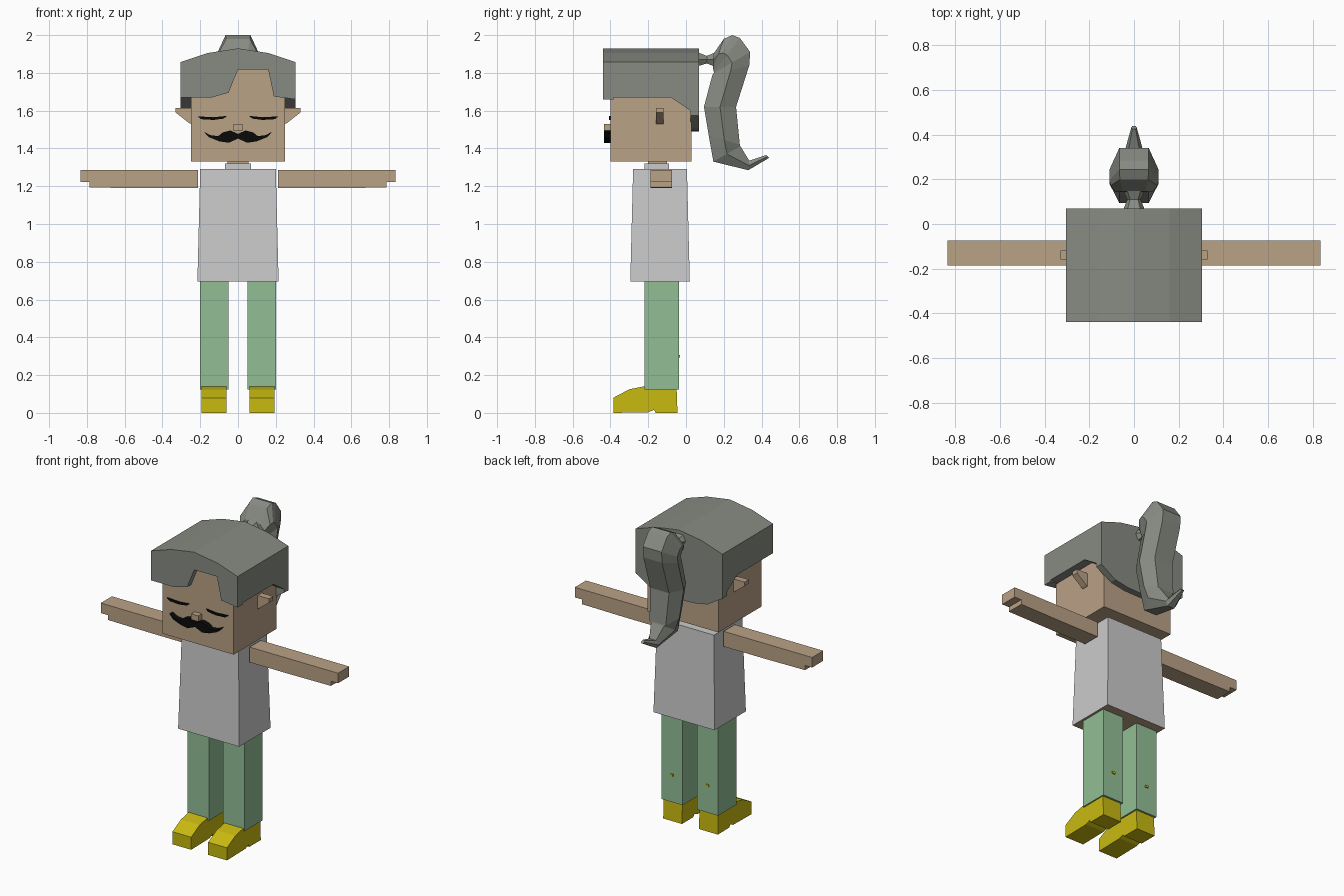
import bpy, bmesh
from mathutils import Vector

cube = bpy.data.objects.get("Cube")
if cube:
    bpy.data.objects.remove(cube, do_unlink=True)


def material(name, r, g, b):
    m = bpy.data.materials.new(name)
    m.use_nodes = True
    m.diffuse_color = (r, g, b, 1)
    shader = m.node_tree.nodes["Principled BSDF"]
    shader.inputs["Base Color"].default_value = (r, g, b, 1)
    shader.inputs["Roughness"].default_value = 0.9
    return m


SKIN = material("skin tan", 0.49, 0.36, 0.24)
SHIRT = material("shirt light grey", 0.6, 0.6, 0.6)
HAIR = material("hair grey", 0.245, 0.26, 0.225)
PANTS = material("trousers green", 0.29, 0.52, 0.3)
SHOE = material("shoe yellow", 0.58, 0.49, 0.005)
BLACK = material("black", 0.003, 0.003, 0.003)


def finish(name, bm, mat):
    bmesh.ops.recalc_face_normals(bm, faces=bm.faces)
    mesh = bpy.data.meshes.new(name)
    bm.to_mesh(mesh)
    bm.free()
    mesh.materials.append(mat)
    ob = bpy.data.objects.new(name, mesh)
    bpy.context.collection.objects.link(ob)
    return ob


def loft(name, rings, mat):
    """Skin a list of equal rings and cap both ends."""
    bm = bmesh.new()
    rows = [[bm.verts.new(p) for p in ring] for ring in rings]
    n = len(rows[0])
    for a, b in zip(rows, rows[1:]):
        for i in range(n):
            j = (i + 1) % n
            bm.faces.new((a[i], a[j], b[j], b[i]))
    bm.faces.new(rows[0])
    bm.faces.new(rows[-1])
    return finish(name, bm, mat)


def prism(name, pts, axis, lo, hi, mat):
    """Extrude a flat outline along x or y; outline is (y,z) or (x,z)."""
    place = (lambda p, t: (t, p[0], p[1])) if axis == "x" else (lambda p, t: (p[0], t, p[1]))
    return loft(name, [[place(p, t) for p in pts] for t in (lo, hi)], mat)


def rect(x0, x1, y0, y1, z):
    return [(x0, y0, z), (x1, y0, z), (x1, y1, z), (x0, y1, z)]


def box(name, x, y, z, mat):
    return loft(name, [rect(*x, *y, z[0]), rect(*x, *y, z[1])], mat)


def mirrored(pts):
    """Full outline from a right half that runs from x = 0 to x = 0."""
    return pts + [(-x, z) for x, z in reversed(pts) if x > 0]


def flip(pts, s):
    return [(s * x, z) for x, z in pts]


# Torso with bare underside, collar and neck
torso = loft("shirt", [rect(-0.215, 0.215, -0.295, 0.02, 0.695),
                       rect(-0.2, 0.2, -0.28, 0.005, 1.29)], SHIRT)
torso.data.materials.append(SKIN)
for face in torso.data.polygons:
    if face.normal.z < -0.9:
        face.material_index = 1
box("collar", (-0.07, 0.07), (-0.22, -0.09), (1.28, 1.32), SHIRT)
box("neck", (-0.055, 0.055), (-0.2, -0.1), (1.3, 1.34), SKIN)

# Head, nose and moustache
box("head", (-0.25, 0.25), (-0.4, 0.03), (1.33, 1.84), SKIN)
box("nose", (-0.025, 0.025), (-0.435, -0.39), (1.493, 1.53), SKIN)
moustache = [(0, 1.477), (0.04, 1.495), (0.08, 1.485), (0.105, 1.465), (0.145, 1.47),
             (0.18, 1.488), (0.155, 1.46), (0.1, 1.438), (0.05, 1.43), (0, 1.452)]
prism("moustache", moustache + [(-x, z) for x, z in reversed(moustache[1:-1])],
      "y", -0.433, -0.395, BLACK)

# Parts that repeat on both sides
arm = [(0.212, 1.19), (0.48, 1.19), (0.785, 1.193), (0.785, 1.223), (0.835, 1.223),
       (0.835, 1.287), (0.212, 1.287)]
ear = [(0.24, 1.525), (0.26, 1.535), (0.33, 1.59), (0.33, 1.615), (0.24, 1.615)]
eye = [(0.06, 1.572), (0.075, 1.558), (0.13, 1.551), (0.195, 1.555), (0.215, 1.57),
       (0.13, 1.565)]
shoe = [(-0.385, 0), (-0.385, 0.08), (-0.3, 0.125), (-0.225, 0.14), (-0.05, 0.14),
        (-0.045, 0), (-0.16, 0), (-0.17, 0.016), (-0.2, 0.003)]
for side, s in (("left", 1), ("right", -1)):
    prism(side + "_arm", flip(arm, s), "y", -0.187, -0.075, SKIN)
    prism(side + "_ear", flip(ear, s), "y", -0.16, -0.118, SKIN)
    prism(side + "_eye", flip(eye, s), "y", -0.408, -0.399, BLACK)
    box(side + "_leg", (s * 0.05, s * 0.2), (-0.22, -0.037), (0.125, 0.71), PANTS)
    prism(side + "_shoe", shoe, "x", s * 0.06, s * 0.192, SHOE)
    box(side + "_stud", (s * 0.115, s * 0.135), (-0.04, -0.031), (0.292, 0.306), SHOE)

# Hair: crown, fringe with parting, sloped sides and rounded nape
crown = [(0.305, 1.857), (0.16, 1.905), (0, 1.93), (-0.16, 1.905), (-0.305, 1.857)]
prism("hair_crown", [(-0.305, 1.67), (0.305, 1.67)] + crown, "y", -0.385, 0.07, HAIR)
fringe = [(-0.305, 1.67), (-0.14, 1.67), (-0.05, 1.695), (0, 1.818), (0.16, 1.818),
          (0.19, 1.675), (0.305, 1.66)]
prism("hair_fringe", fringe + crown, "y", -0.44, -0.385, HAIR)
prism("hair_sides", [(-0.08, 1.67), (0.069, 1.57), (0.069, 1.67)], "x", -0.305, 0.305, HAIR)
nape = [(0, 1.67), (0.305, 1.67), (0.305, 1.575), (0.2, 1.51), (0.1, 1.492), (0, 1.49)]
prism("hair_nape", nape + [(-x, z) for x, z in reversed(nape[1:-1])], "y", 0.025, 0.07, HAIR)


# Ponytail: six-sided rings from inner point, outer point and half width
def ring(iy, iz, oy, oz, w):
    inner, outer = Vector((0, iy, iz)), Vector((0, oy, oz))
    mid = (inner + outer) / 2
    side = Vector((w, 0, 0))
    return [inner + side * 0.6, mid + side, outer + side * 0.6,
            outer - side * 0.6, mid - side, inner - side * 0.6]


loft("hair_tie", [ring(0.06, 1.835, 0.06, 1.91, 0.05), ring(0.11, 1.85, 0.11, 1.89, 0.03),
                  ring(0.16, 1.83, 0.16, 1.91, 0.055)], HAIR)
tail = [(0.142, 1.83, 0.145, 1.9, 0.085), (0.144, 1.82, 0.2, 1.98, 0.105),
        (0.146, 1.81, 0.245, 2.0, 0.11), (0.148, 1.805, 0.285, 1.985, 0.11),
        (0.148, 1.8, 0.34, 1.91, 0.11), (0.14, 1.79, 0.335, 1.84, 0.11),
        (0.095, 1.62, 0.265, 1.62, 0.11), (0.12, 1.47, 0.285, 1.42, 0.095),
        (0.145, 1.33, 0.288, 1.412, 0.075), (0.33, 1.285, 0.335, 1.335, 0.04),
        (0.44, 1.35, 0.425, 1.365, 0.012)]
loft("ponytail", [ring(*t) for t in tail], HAIR)
